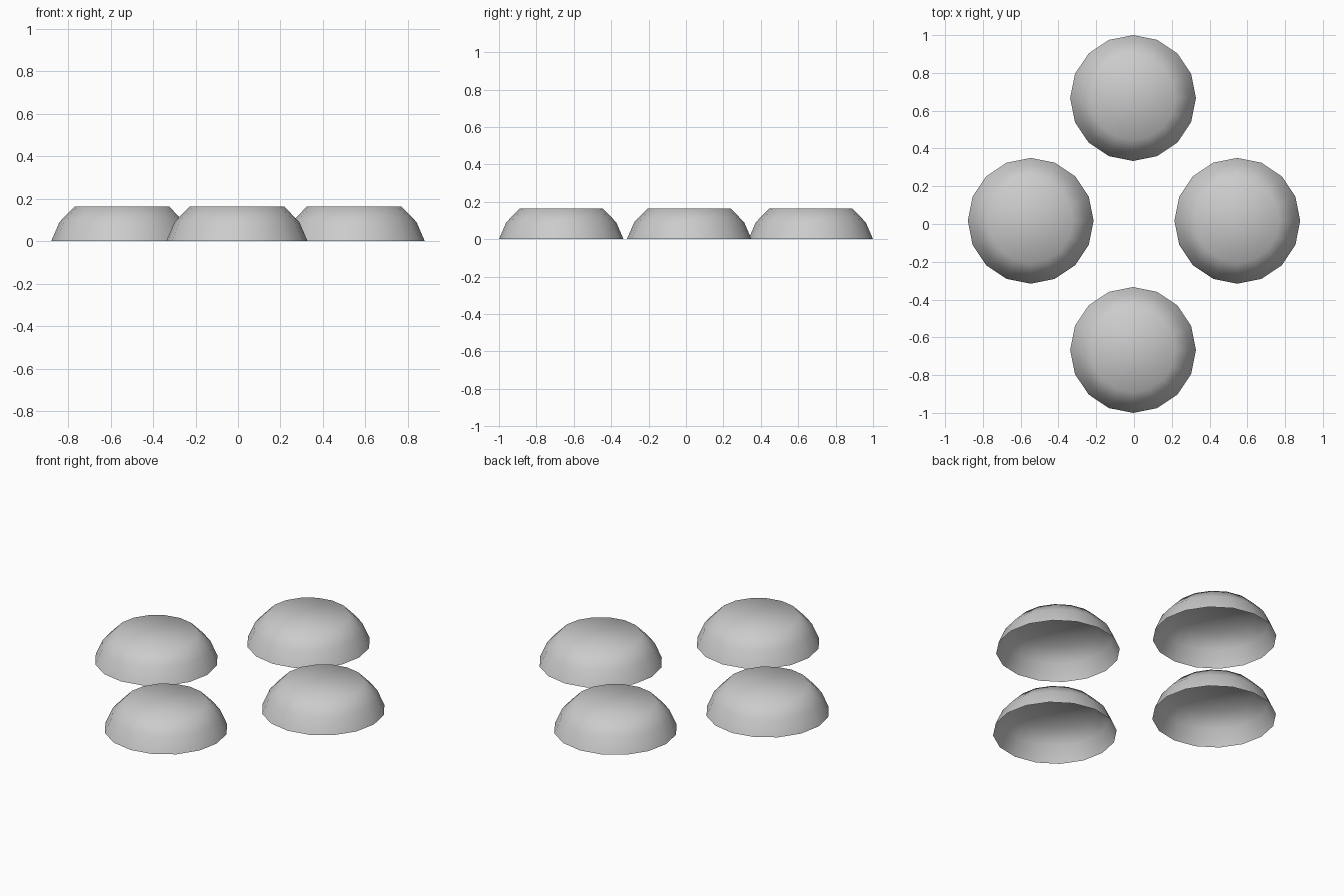
import bpy, bmesh
from math import cos, sin, pi

if "Cube" in bpy.data.objects:
    bpy.data.objects.remove(bpy.data.objects["Cube"])

SIDES = 16
PROFILE = [(0.333, 0.0), (0.294, 0.09), (0.223, 0.163)]  # radius, height


def dome_pad(name, x, y):
    # Open-bottomed shell with a flat cap, smooth shaded all over
    bm = bmesh.new()
    rings = [[bm.verts.new((r * cos(2 * pi * i / SIDES), r * sin(2 * pi * i / SIDES), z))
              for i in range(SIDES)] for r, z in PROFILE]
    for low, high in zip(rings, rings[1:]):
        for i in range(SIDES):
            j = (i + 1) % SIDES
            bm.faces.new((low[i], low[j], high[j], high[i]))
    bm.faces.new(rings[-1])
    for f in bm.faces:
        f.smooth = True
    mesh = bpy.data.meshes.new(name)
    bm.to_mesh(mesh)
    bm.free()
    obj = bpy.data.objects.new(name, mesh)
    obj.location = (x, y, 0)
    bpy.context.collection.objects.link(obj)


# Four pads in a diamond layout
for name, x, y in [("left_pad", -0.547, 0.017), ("right_pad", 0.547, 0.017),
                   ("front_pad", -0.005, -0.667), ("back_pad", -0.005, 0.667)]:
    dome_pad(name, x, y)
